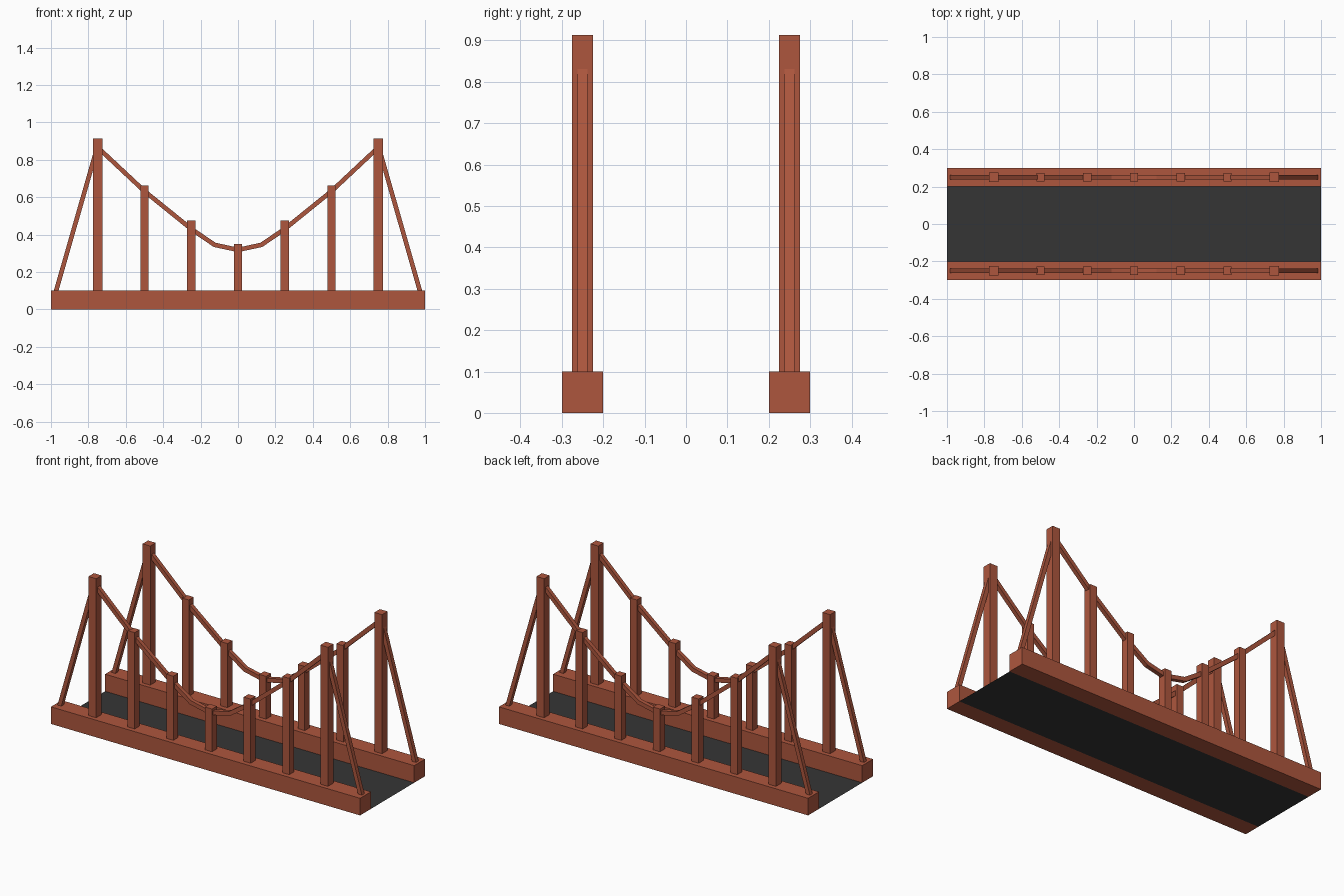
import bpy
from mathutils import Vector

if "Cube" in bpy.data.objects:
    bpy.data.objects.remove(bpy.data.objects["Cube"])


def material(name, rgb):
    m = bpy.data.materials.new(name)
    m.diffuse_color = (*rgb, 1)
    m.use_nodes = True
    m.node_tree.nodes["Principled BSDF"].inputs["Base Color"].default_value = m.diffuse_color
    return m


RUST = material("rust_red", (0.42, 0.094, 0.048))
ASPHALT = material("dark_asphalt", (0.036, 0.036, 0.036))


def mesh(name, verts, faces, mat):
    me = bpy.data.meshes.new(name)
    me.from_pydata(verts, [], faces)
    me.materials.append(mat)
    ob = bpy.data.objects.new(name, me)
    bpy.context.collection.objects.link(ob)
    return ob


def box(name, x0, x1, y0, y1, z0, z1, mat):
    v = [(x, y, z) for z in (z0, z1) for x, y in ((x0, y0), (x1, y0), (x1, y1), (x0, y1))]
    f = [(3, 2, 1, 0), (4, 5, 6, 7)] + [(i, (i + 1) % 4, (i + 1) % 4 + 4, i + 4) for i in range(4)]
    return mesh(name, v, f, mat)


def strip(name, path, y, t, mat):
    """Square bar swept along an x-z path with mitred joints."""
    p = [Vector(q) for q in path]
    verts, faces = [], []
    for i, q in enumerate(p):
        dirs = []
        if i > 0:
            dirs.append((q - p[i - 1]).normalized())
        if i < len(p) - 1:
            dirs.append((p[i + 1] - q).normalized())
        d = sum(dirs, Vector((0, 0))).normalized()
        n = Vector((-d.y, d.x)) * (t / 2 / d.dot(dirs[0]))
        for s, w in ((-1, -1), (-1, 1), (1, 1), (1, -1)):
            verts.append((q.x + s * n.x, y + w * t / 2, q.y + s * n.y))
    for i in range(len(p) - 1):
        a, b = 4 * i, 4 * i + 4
        faces += [(a + k, b + k, b + (k + 1) % 4, a + (k + 1) % 4) for k in range(4)]
    e = len(verts) - 4
    faces += [(0, 1, 2, 3), (e + 3, e + 2, e + 1, e)]
    return mesh(name, verts, faces, mat)


# Road surface: a thin sheet flush with the underside of the beams
mesh("road_deck", [(-1, -.2, 0), (1, -.2, 0), (1, .2, 0), (-1, .2, 0)], [(0, 1, 2, 3)], ASPHALT)

# Post position -> (height, width)
POSTS = {0: (0.35, 0.045), 0.25: (0.475, 0.045), 0.5: (0.663, 0.045), 0.75: (0.913, 0.05)}
HALF = [(0.125, 0.345), (0.25, 0.43), (0.5, 0.632), (0.75, 0.866)]
CABLE = [(-x, z) for x, z in reversed(HALF)] + [(0, 0.318)] + HALF

for side, yc in (("front", -0.25), ("back", 0.25)):
    # Side beam
    box(side + "_beam", -1, 1, yc - .05, yc + .05, 0, 0.1, RUST)
    # Towers and shorter posts
    for px, (h, w) in POSTS.items():
        for x in {px, -px}:
            name = side + ("_tower" if px == 0.75 else "_post")
            box(name, x - w / 2, x + w / 2, yc - w / 2, yc + w / 2, 0.1, h, RUST)
    # Main sagging cable and the end stays
    strip(side + "_main_cable", CABLE, yc, 0.024, RUST)
    for s in (-1, 1):
        strip(side + "_end_stay", [(s * 0.978, 0.08), (s * 0.75, 0.875)], yc, 0.024, RUST)

# Make all solid parts face outward
import bmesh
for ob in bpy.data.objects:
    if ob.name != "road_deck":
        bm = bmesh.new()
        bm.from_mesh(ob.data)
        bmesh.ops.recalc_face_normals(bm, faces=bm.faces)
        bm.to_mesh(ob.data)
        bm.free()
